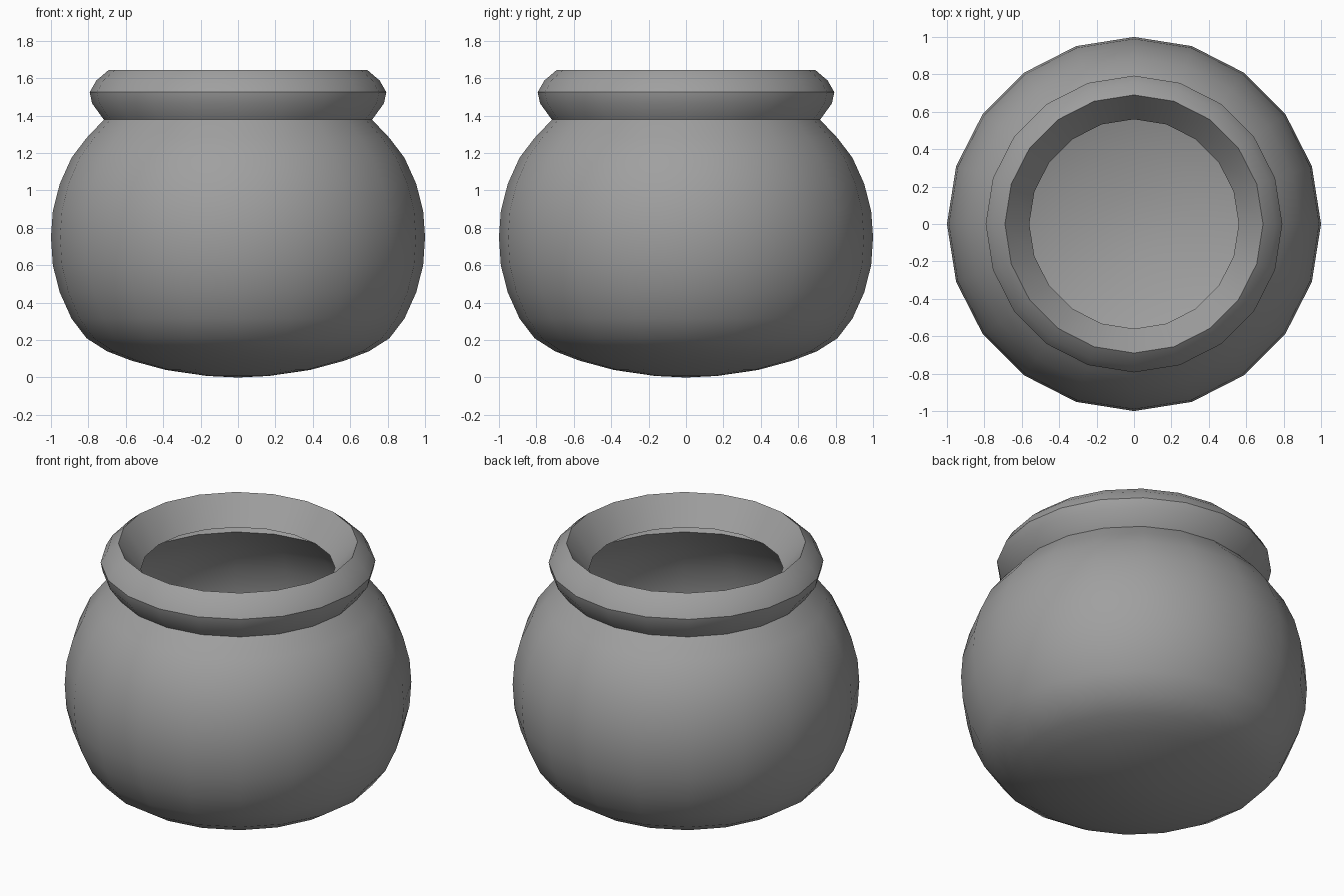
import bpy, bmesh, math

if "Cube" in bpy.data.objects:
    bpy.data.objects.remove(bpy.data.objects["Cube"])

SIDES = 20

# Pot outline as (radius, height), bottom to top, then folded into the mouth
BODY = [(0.165, 0.008), (0.385, 0.04), (0.57, 0.09), (0.70, 0.14), (0.81, 0.21),
        (0.89, 0.315), (0.953, 0.455), (0.99, 0.60), (1.0, 0.75), (0.99, 0.89),
        (0.953, 1.035), (0.89, 1.175), (0.81, 1.28), (0.717, 1.378)]
RIM = [(0.717, 1.378), (0.78, 1.465), (0.793, 1.525), (0.757, 1.588), (0.69, 1.645)]
LIP = [(0.69, 1.645), (0.56, 1.48)]

iron = bpy.data.materials.new("grey_iron")
iron.diffuse_color = (0.35, 0.35, 0.35, 1)
iron.use_nodes = True
iron.node_tree.nodes["Principled BSDF"].inputs["Base Color"].default_value = iron.diffuse_color


def lathe(name, profile, closed_bottom=False):
    """Spin a profile around z as an open thin shell."""
    bm = bmesh.new()
    rings = []
    for r, z in profile:
        rings.append([bm.verts.new((r * math.cos(2 * math.pi * i / SIDES),
                                    r * math.sin(2 * math.pi * i / SIDES), z))
                      for i in range(SIDES)])
    for a, b in zip(rings, rings[1:]):
        for i in range(SIDES):
            j = (i + 1) % SIDES
            bm.faces.new((a[i], a[j], b[j], b[i]))
    if closed_bottom:
        tip = bm.verts.new((0, 0, 0))
        for i in range(SIDES):
            bm.faces.new((tip, rings[0][(i + 1) % SIDES], rings[0][i]))
    mesh = bpy.data.meshes.new(name)
    bm.to_mesh(mesh)
    bm.free()
    obj = bpy.data.objects.new(name, mesh)
    bpy.context.collection.objects.link(obj)
    mesh.materials.append(iron)
    bpy.ops.object.select_all(action='DESELECT')
    obj.select_set(True)
    bpy.context.view_layer.objects.active = obj
    bpy.ops.object.shade_smooth_by_angle(angle=math.radians(30))
    return obj


# Rounded bowl, flared rim and the inward sloping lip
lathe("pot_body", BODY, closed_bottom=True)
lathe("pot_rim", RIM)
lathe("pot_lip", LIP)
